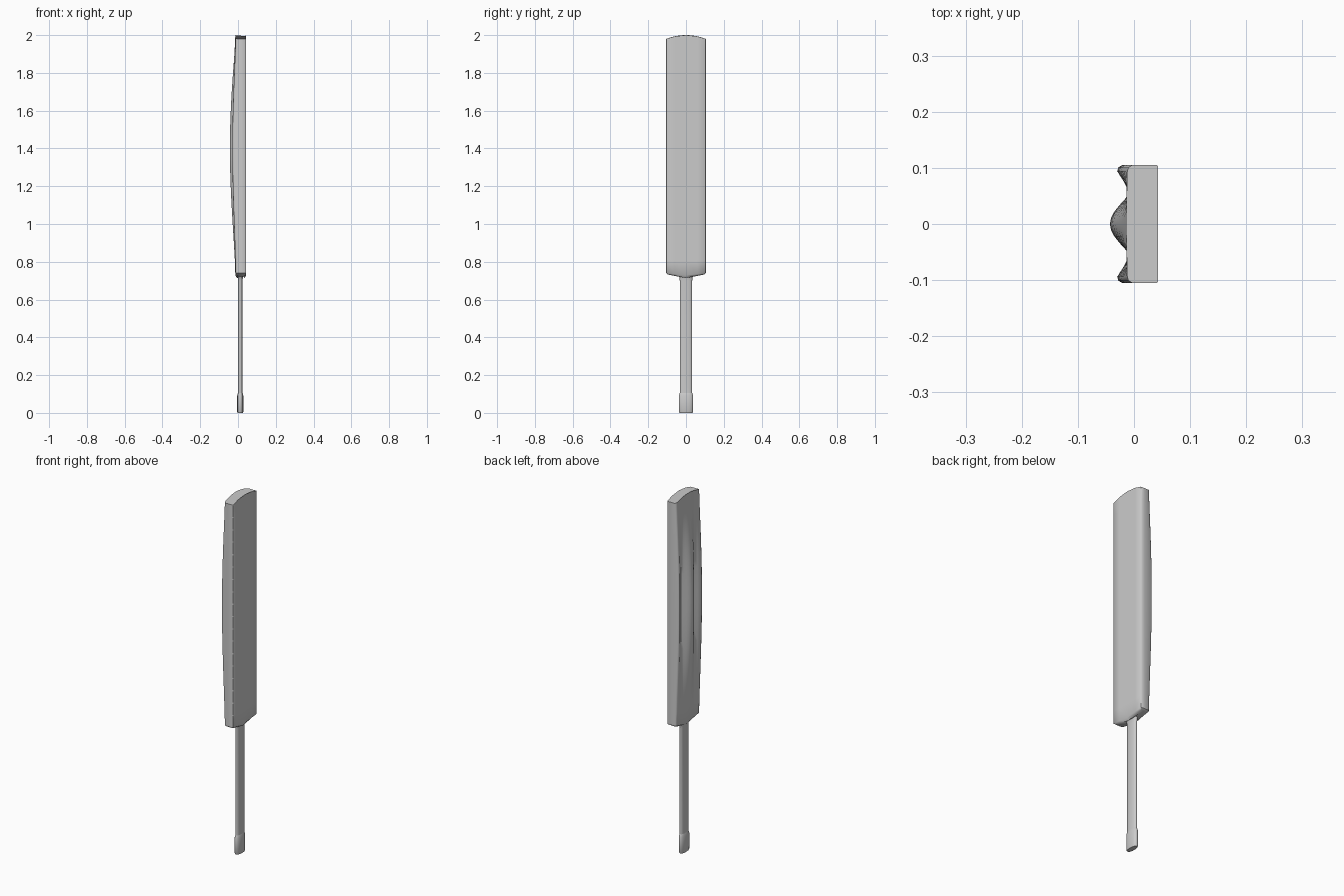
import bpy, bmesh, math

cube = bpy.data.objects.get("Cube")
if cube:
    bpy.data.objects.remove(cube, do_unlink=True)

grey = bpy.data.materials.new("plain grey")
grey.use_nodes = True
colour = (0.6, 0.6, 0.6, 1)
grey.diffuse_color = colour
grey.node_tree.nodes["Principled BSDF"].inputs["Base Color"].default_value = colour


def loft(name, rings, angle):
    """Skin a stack of closed rings and cap both ends."""
    bm = bmesh.new()
    rows = [[bm.verts.new(p) for p in ring] for ring in rings]
    n = len(rows[0])
    for low, high in zip(rows, rows[1:]):
        for i in range(n):
            j = (i + 1) % n
            bm.faces.new((low[i], low[j], high[j], high[i]))
    bm.faces.new(rows[0][::-1])
    bm.faces.new(rows[-1])
    bmesh.ops.recalc_face_normals(bm, faces=bm.faces[:])
    mesh = bpy.data.meshes.new(name)
    bm.to_mesh(mesh)
    bm.free()
    obj = bpy.data.objects.new(name, mesh)
    bpy.context.collection.objects.link(obj)
    mesh.materials.append(grey)
    bpy.ops.object.select_all(action="DESELECT")
    obj.select_set(True)
    bpy.context.view_layer.objects.active = obj
    bpy.ops.object.shade_smooth_by_angle(angle=math.radians(angle))
    return obj


# Blade: flat striking face on +x, spine and raised edges on -x
FACE, HALF = 0.043, 0.105
BOTTOM, TOP = 0.74, 1.98


def half_section(swell):
    """Half outline (x, y) from the spine round to the face centre."""
    spine = -0.014 - 0.029 * swell
    valley = -0.013 + 0.005 * swell
    edge = -0.012 - 0.018 * swell
    pts = []
    for i in range(6):
        u = i / 5
        pts.append((valley + (spine - valley) * math.cos(u * math.pi / 2) ** 1.2, 0.055 * u))
    pts += [(valley + (edge - valley) * 0.45, 0.075), (edge, 0.094),
            (edge + 0.002, 0.101), (edge + 0.009, HALF),
            (0.02, HALF), (FACE - 0.002, HALF), (FACE, HALF - 0.002),
            (FACE, 0.06), (FACE, 0.0)]
    return pts


def blade_ring(z, swell, crown=0.0, inset=0.0):
    half = half_section(swell)
    outline = half + [(x, -y) for x, y in half[-2:0:-1]]
    mid = 0.014
    ring = []
    for x, y in outline:
        lift = crown * (1 - (abs(y) / HALF) ** (2 if crown > 0 else 1))
        ring.append((mid + (x - mid) * (1 - inset), y * (1 - inset * 0.35), z + lift))
    return ring


rings = [blade_ring(BOTTOM - 0.008, 0, -0.018, 0.3), blade_ring(BOTTOM, 0, -0.012)]
STEPS = 18
for i in range(1, STEPS):
    t = i / STEPS
    swell = math.sin(math.pi * t ** 1.1) ** 1.15
    rings.append(blade_ring(BOTTOM + (TOP - BOTTOM) * t, swell))
rings.append(blade_ring(TOP, 0, 0.02))
loft("blade", rings, 50)


# Handle and grip: flattened oval sections
def oval(z, rx, ry, sides=24):
    ring = []
    for i in range(sides):
        a = 2 * math.pi * i / sides
        c, s = math.cos(a), math.sin(a)
        ring.append((0.012 + rx * math.copysign(abs(c) ** 0.85, c),
                     ry * math.copysign(abs(s) ** 0.85, s), z))
    return ring


loft("handle", [oval(0.09, 0.012, 0.033), oval(0.70, 0.012, 0.033),
                oval(0.72, 0.014, 0.036), oval(0.75, 0.022, 0.06)], 50)
loft("grip_end", [oval(0.0, 0.014, 0.034), oval(0.006, 0.016, 0.038),
                  oval(0.092, 0.016, 0.038), oval(0.106, 0.012, 0.033)], 50)
